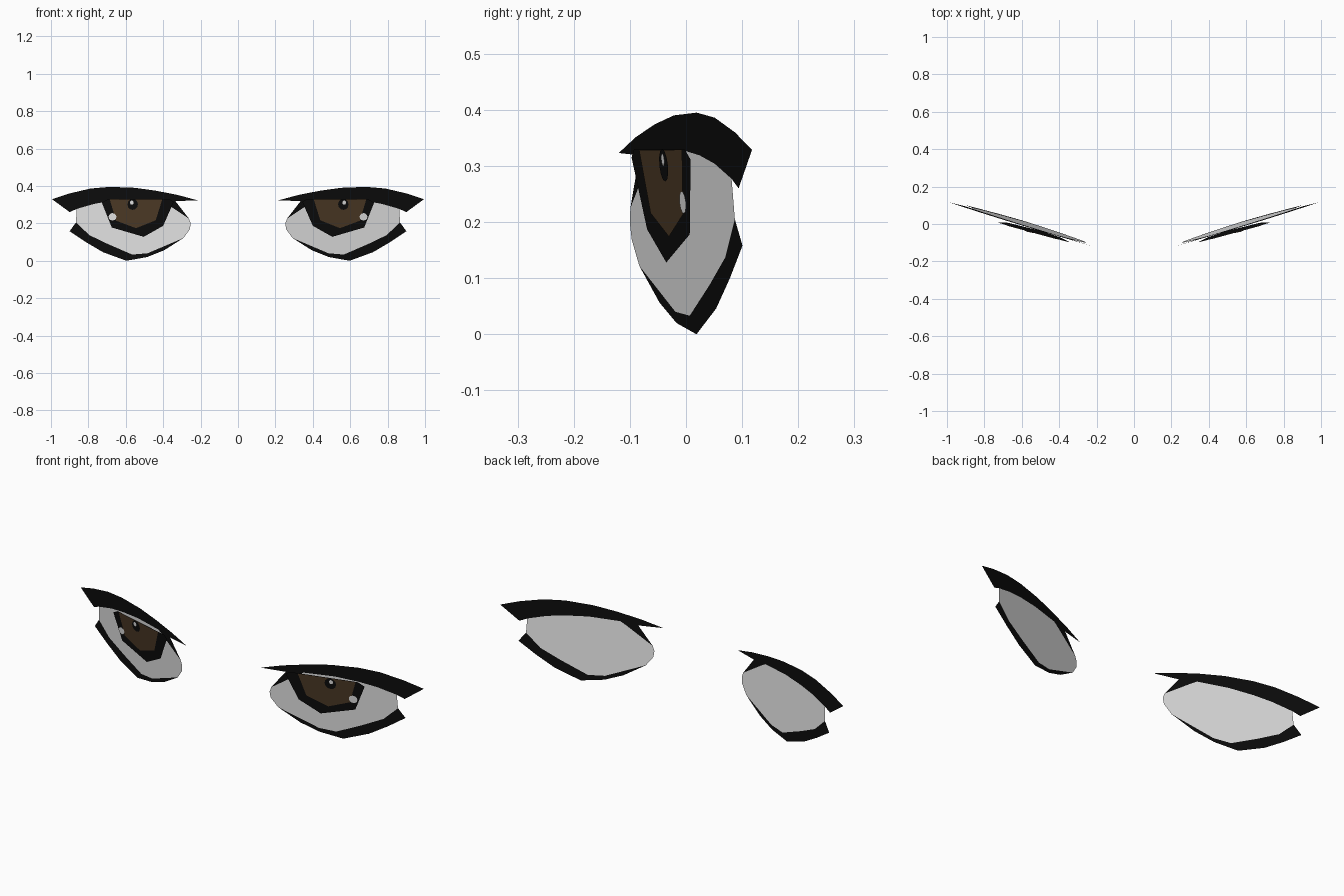
import bpy, bmesh, math

if "Cube" in bpy.data.objects:
    bpy.data.objects.remove(bpy.data.objects["Cube"])


def material(name, rgb):
    m = bpy.data.materials.new(name)
    m.diffuse_color = (*rgb, 1.0)
    m.use_nodes = True
    m.node_tree.nodes["Principled BSDF"].inputs["Base Color"].default_value = m.diffuse_color
    return m


BLACK = material("lash_black", (0.0037, 0.0037, 0.0037))
WHITE = material("eye_white", (0.8, 0.8, 0.8))
BROWN = material("iris_brown", (0.074, 0.042, 0.019))


def eye_plane(x, z):
    """Depth of the tilted plane holding the eye white and lashes."""
    return -0.12 + 0.306 * (x - 0.216) - 0.068 * (z - 0.325)


def iris_plane(x, z):
    """Depth of the plane of the iris, floating in front."""
    return -0.097 + 0.273 * (x - 0.344) - 0.097 * (z - 0.315)


def plate(name, outline, mat, plane, lift=0.0):
    """Flat outline (x, z) laid on a plane, made for both sides."""
    for side, sign in (("right", 1), ("left", -1)):
        bm = bmesh.new()
        verts = [bm.verts.new((sign * x, plane(x, z) - lift, z)) for x, z in outline]
        face = bm.faces.new(verts)
        face.normal_update()
        if face.normal.y > 0:
            face.normal_flip()
        bmesh.ops.triangulate(bm, faces=bm.faces[:])
        me = bpy.data.meshes.new(f"{name}_{side}")
        bm.to_mesh(me)
        bm.free()
        me.materials.append(mat)
        bpy.context.collection.objects.link(bpy.data.objects.new(me.name, me))


def oval(cx, cz, rx, rz, n=12):
    return [(cx + rx * math.cos(2 * math.pi * i / n),
             cz + rz * math.sin(2 * math.pi * i / n)) for i in range(n)]


# Edges shared between the eye white and the lashes
upper_edge = [(0.262, 0.225), (0.39, 0.31), (0.42, 0.328), (0.57, 0.33),
              (0.685, 0.319), (0.77, 0.304), (0.863, 0.277)]
lower_edge = [(0.866, 0.205), (0.795, 0.137), (0.693, 0.088), (0.565, 0.033),
              (0.483, 0.04), (0.291, 0.122)]

# Eye white
plate("eye_white", upper_edge + lower_edge + [(0.257, 0.169), (0.253, 0.2)],
      WHITE, eye_plane)

# Upper lash with pointed ends and an inner corner wedge
plate("upper_lash", upper_edge + [
    (0.9, 0.26), (0.994, 0.329), (0.9, 0.36), (0.789, 0.386), (0.686, 0.395),
    (0.551, 0.39), (0.436, 0.374), (0.32, 0.351), (0.216, 0.323), (0.335, 0.319)],
    BLACK, eye_plane)

# Lower lash
plate("lower_lash", lower_edge + [
    (0.395, 0.056), (0.485, 0.02), (0.597, 0.0), (0.722, 0.056 - 0.01),
    (0.814, 0.1), (0.9, 0.158)], BLACK, eye_plane)

# Iris rim, iris, pupil and highlights, stacked in thin layers
plate("iris_rim", [(0.344, 0.315), (0.4, 0.187), (0.504, 0.128), (0.675, 0.178),
                   (0.728, 0.311), (0.695, 0.33), (0.365, 0.33)], BLACK, iris_plane)
plate("iris", [(0.405, 0.328), (0.44, 0.216), (0.545, 0.174), (0.652, 0.214),
               (0.686, 0.329)], BROWN, iris_plane, 0.002)
plate("pupil", oval(0.563, 0.301, 0.028, 0.029), BLACK, iris_plane, 0.004)
plate("small_highlight", oval(0.568, 0.311, 0.010, 0.011), WHITE, iris_plane, 0.006)
plate("large_highlight", oval(0.671, 0.235, 0.021, 0.02), WHITE, iris_plane, 0.006)
